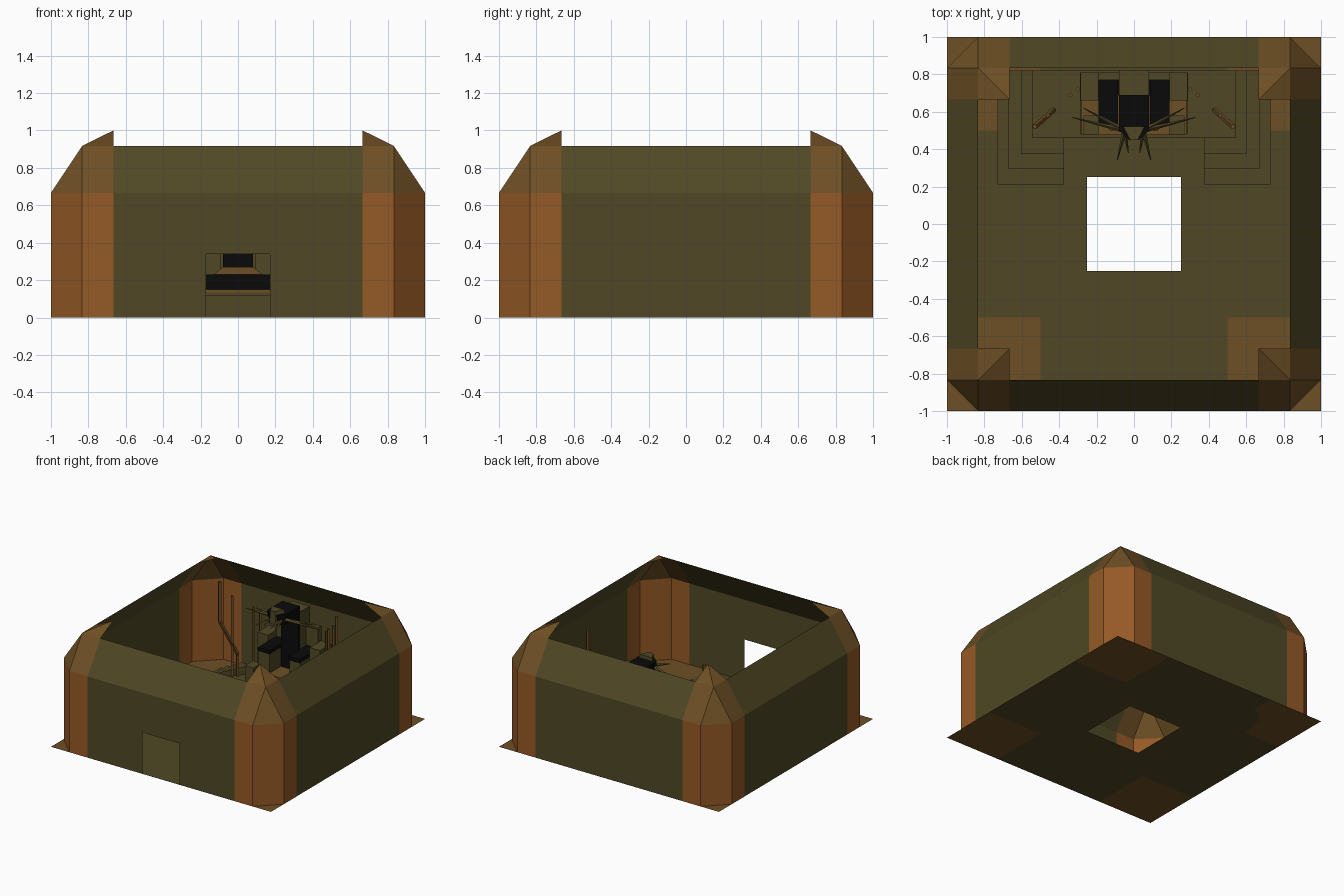
import bpy, bmesh, math
from mathutils import Vector, Matrix

if "Cube" in bpy.data.objects:
    bpy.data.objects.remove(bpy.data.objects["Cube"])


def mat(name, c):
    m = bpy.data.materials.new(name)
    m.diffuse_color = (*c, 1)
    m.use_nodes = True
    m.node_tree.nodes["Principled BSDF"].inputs["Base Color"].default_value = m.diffuse_color
    return m


OLIVE = mat("olive stone", (0.080, 0.064, 0.018))
RUST = mat("rust brown", (0.300, 0.100, 0.019))
TAN = mat("tan brown", (0.155, 0.078, 0.018))
BLACK = mat("black", (0.003, 0.003, 0.003))


def add(name, faces, m, turns=(0,)):
    """Faces given as lists of points, repeated by quarter turns about z."""
    bm = bmesh.new()
    for t in turns:
        r = Matrix.Rotation(t * math.pi / 2, 3, 'Z')
        for f in faces:
            bm.faces.new([bm.verts.new(r @ Vector(p)) for p in f])
    bmesh.ops.remove_doubles(bm, verts=bm.verts, dist=1e-4)
    me = bpy.data.meshes.new(name)
    bm.to_mesh(me)
    bm.free()
    me.materials.append(m)
    ob = bpy.data.objects.new(name, me)
    bpy.context.collection.objects.link(ob)
    return ob


def prism(name, outline, z0, z1, m, top=1.0):
    """Vertical prism; top scales the upper outline in x."""
    n = len(outline)
    lo = [(x, y, z0) for x, y in outline]
    hi = [(x * top, y, z1) for x, y in outline]
    faces = [lo[::-1], hi]
    faces += [[lo[i], lo[(i + 1) % n], hi[(i + 1) % n], hi[i]] for i in range(n)]
    return add(name, faces, m)


def box(name, x0, x1, y0, y1, z0, z1, m, top=1.0):
    return prism(name, [(x0, y0), (x1, y0), (x1, y1), (x0, y1)], z0, z1, m, top)


def rod(name, pts, r, m, tip=None):
    """Square rod along points."""
    for a, b in zip(pts, pts[1:]):
        a, b = Vector(a), Vector(b)
        bm = bmesh.new()
        q = (b - a).to_track_quat('Z', 'Y').to_matrix().to_4x4()
        bmesh.ops.create_cone(bm, cap_ends=True, segments=4, radius1=r,
                              radius2=r if tip is None else tip, depth=(b - a).length,
                              matrix=Matrix.Translation((a + b) / 2) @ q)
        me = bpy.data.meshes.new(name)
        bm.to_mesh(me)
        bm.free()
        me.materials.append(m)
        bpy.context.collection.objects.link(bpy.data.objects.new(name, me))


A, B, E, H, T = 2 / 3, 5 / 6, 2 / 3, 0.917, 1.0   # plan and height breaks


def wall(x0, x1, z0, z1):
    return [(x0, -1, z0), (x1, -1, z0), (x1, -1, z1), (x0, -1, z1)]


# floor with square hole; tan corner patches
def tile(x0, x1, y0, y1):
    return [(x0, y0, 0), (x1, y0, 0), (x1, y1, 0), (x0, y1, 0)]


add("floor", [tile(-.5, .5, -1, -.5), tile(-.5, .25, -.5, -.25)], OLIVE, range(4))
add("floor_corners", [tile(.5, 1, -1, -.5)], TAN, range(4))

# walls: thin sheets, with a doorway in the front one
add("walls", [wall(-A, A, 0, E)], OLIVE, (1, 2, 3))
add("front_wall", [wall(-A, -.17, 0, E), wall(.17, A, 0, E), wall(-.17, .17, .34, E)], OLIVE)
add("sloped_wall_tops", [[(-A, -1, E), (A, -1, E), (A, -B, H), (-A, -B, H)]], OLIVE, range(4))

# chamfered corner towers and their caps
add("corner_towers", [wall(A, B, 0, E), wall(-B, -A, 0, E),
                      [(B, -1, 0), (1, -B, 0), (1, -B, E), (B, -1, E)]], RUST, range(4))
add("corner_caps", [
    [(A, -1, E), (B, -1, E), (B, -B, H), (A, -B, H)],
    [(1, -B, E), (1, -A, E), (B, -A, H), (B, -B, H)],
    [(B, -1, E), (1, -B, E), (B, -B, H)],
    [(A, -B, H), (B, -B, H), (A, -A, T)],
    [(B, -B, H), (B, -A, H), (A, -A, T)]], TAN, range(4))

# stepped dais with a central notch in front
for i, (x, y) in enumerate([(.73, .21), (.67, .295), (.605, .375), (.545, .46)]):
    if y < .45:
        o = [(-x, y), (-.375, y), (-.375, .46), (.375, .46), (.375, y), (x, y), (x, .82), (-x, .82)]
    else:
        o = [(-x, y), (x, y), (x, .82), (-x, .82)]
    prism("dais_step", o, .03 * i, .03 * (i + 1), OLIVE)

# throne
box("throne_base", -.29, .29, .48, .81, .12, .135, OLIVE)
box("throne_trim", -.28, .28, .475, .80, .135, .15, TAN)
box("throne_body", -.19, .19, .53, .77, .15, .23, BLACK)
box("seat", -.13, .13, .50, .69, .23, .27, TAN, .62)
box("seat_back", -.08, .08, .67, .69, .27, .76, BLACK)
box("throne_back", -.08, .08, .69, .82, .15, .75, OLIVE)
for s in (-1, 1):
    def sbox(name, x0, x1, *r):
        box(name, min(s * x0, s * x1), max(s * x0, s * x1), *r)
    sbox("arm_rest", .09, .19, .54, .70, .23, .42, OLIVE)
    sbox("arm_pad", .085, .19, .53, .77, .42, .45, BLACK)
    sbox("side_block", .08, .19, .77, .81, .15, .62, OLIVE)
    sbox("outer_block", .19, .285, .66, .81, .15, .50, OLIVE)
    sbox("front_block", .19, .27, .475, .58, .15, .30, OLIVE)
    # bent pipes and upright rods beside the throne
    rod("bent_pipe", [(s * .53, .52, .90), (s * .53, .52, .575), (s * .43, .61, .30),
                      (s * .43, .61, .12)], .014, TAN)
    for x, y, z in [(.46, .58, .78), (.34, .69, .68), (.30, .72, .64)]:
        rod("upright_rod", [(s * x, y, .12), (s * x, y, z)], .012, TAN)
    # slanted side vanes
    add("side_vane", [[(s * .54, .52, .12), (s * .28, .78, .12), (s * .28, .78, .22),
                       (s * .54, .52, .15)]], OLIVE)
    # spikes of the canopy
    for x, y in [(.09, .34), (.03, .38), (.27, .62), (.33, .57)]:
        rod("spike", [(s * .05, .50, .76), (s * x, y, .72)], .014, OLIVE, .002)

# hanging canopy above the seat
prism("canopy", [(-.08, .69), (-.08, .50), (-.04, .46), (.04, .46), (.08, .50), (.08, .69)],
      .72, .80, BLACK)
prism("canopy_crest", [(-.08, .52), (-.03, .45), (.03, .45), (.08, .52)], .72, .83, OLIVE, .7)
